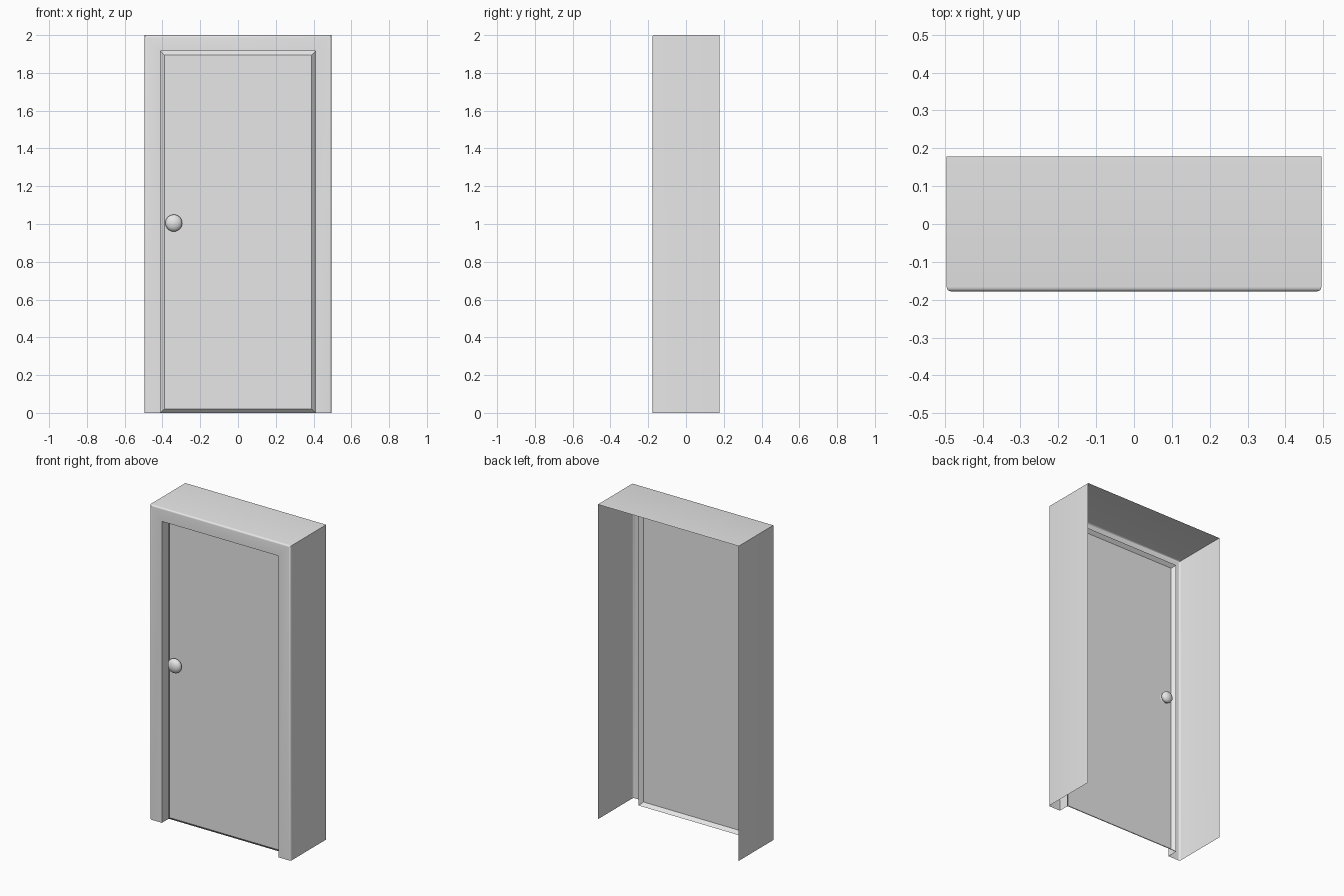
import bpy
import bmesh
import math
from mathutils import Matrix

cube = bpy.data.objects.get("Cube")
if cube:
    bpy.data.objects.remove(cube, do_unlink=True)

HALF_W, HEIGHT, HALF_D = 0.495, 2.0, 0.178
FRAME_W = 0.085          # width of the frame's front face
EDGE_Y, FACE_Y = -0.11, -0.13   # door rim and door face
BEVEL = 0.02

grey = bpy.data.materials.new("plain_grey")
grey.use_nodes = True
grey.diffuse_color = (0.8, 0.8, 0.8, 1)
grey.node_tree.nodes["Principled BSDF"].inputs["Base Color"].default_value = (0.8, 0.8, 0.8, 1)


def finish(name, bm, angle=30):
    mesh = bpy.data.meshes.new(name)
    bm.to_mesh(mesh)
    bm.free()
    mesh.materials.append(grey)
    obj = bpy.data.objects.new(name, mesh)
    bpy.context.collection.objects.link(obj)
    bpy.ops.object.select_all(action="DESELECT")
    obj.select_set(True)
    bpy.context.view_layer.objects.active = obj
    bpy.ops.object.shade_smooth_by_angle(angle=math.radians(angle))
    return obj


def bridge(bm, a, b, closed=False):
    n = len(a)
    for i in range(n if closed else n - 1):
        j = (i + 1) % n
        bm.faces.new((a[i], a[j], b[j], b[i]))


# Door frame: an open-backed shell, its section swept up, over and down
section = [(0, HALF_D)]
r = 0.012
for k in range(5):
    t = k / 4 * math.pi / 2
    section.append((r - r * math.cos(t), -HALF_D + r - r * math.sin(t)))
section += [(FRAME_W, -HALF_D), (FRAME_W, EDGE_Y)]
bm = bmesh.new()
previous = None
for inset, y in section:
    x, z = HALF_W - inset, HEIGHT - inset
    ring = [bm.verts.new(p) for p in ((-x, y, 0), (-x, y, z), (x, y, z), (x, y, 0))]
    if previous:
        bridge(bm, previous, ring)
    previous = ring
finish("door_frame", bm)

# Door panel: a thin sheet with a chamfered rim, hollow behind
bm = bmesh.new()


def rectangle(inset, y):
    x, z = HALF_W - FRAME_W - inset, HEIGHT - FRAME_W - inset
    return [bm.verts.new(p) for p in ((-x, y, inset), (-x, y, z), (x, y, z), (x, y, inset))]


rim, face = rectangle(0, EDGE_Y), rectangle(BEVEL, FACE_Y)
bridge(bm, rim, face, closed=True)
bm.faces.new(face[::-1])
bmesh.ops.recalc_face_normals(bm, faces=bm.faces)
if bm.faces[-1:][0].normal.y > 0:
    bmesh.ops.reverse_faces(bm, faces=bm.faces)
finish("door_panel", bm)


# Door knobs: flattened balls on either side of the panel
def knob(name, y, radius, depth):
    bm = bmesh.new()
    shape = (Matrix.Translation((-0.34, y, 1.005))
             @ Matrix.Diagonal((radius, depth, radius, 1))
             @ Matrix.Rotation(math.pi / 2, 4, "X"))
    bmesh.ops.create_uvsphere(bm, u_segments=24, v_segments=14, radius=1, matrix=shape)
    finish(name, bm, 60)


knob("front_knob", -0.149, 0.045, 0.028)
knob("back_knob", -0.108, 0.036, 0.025)
